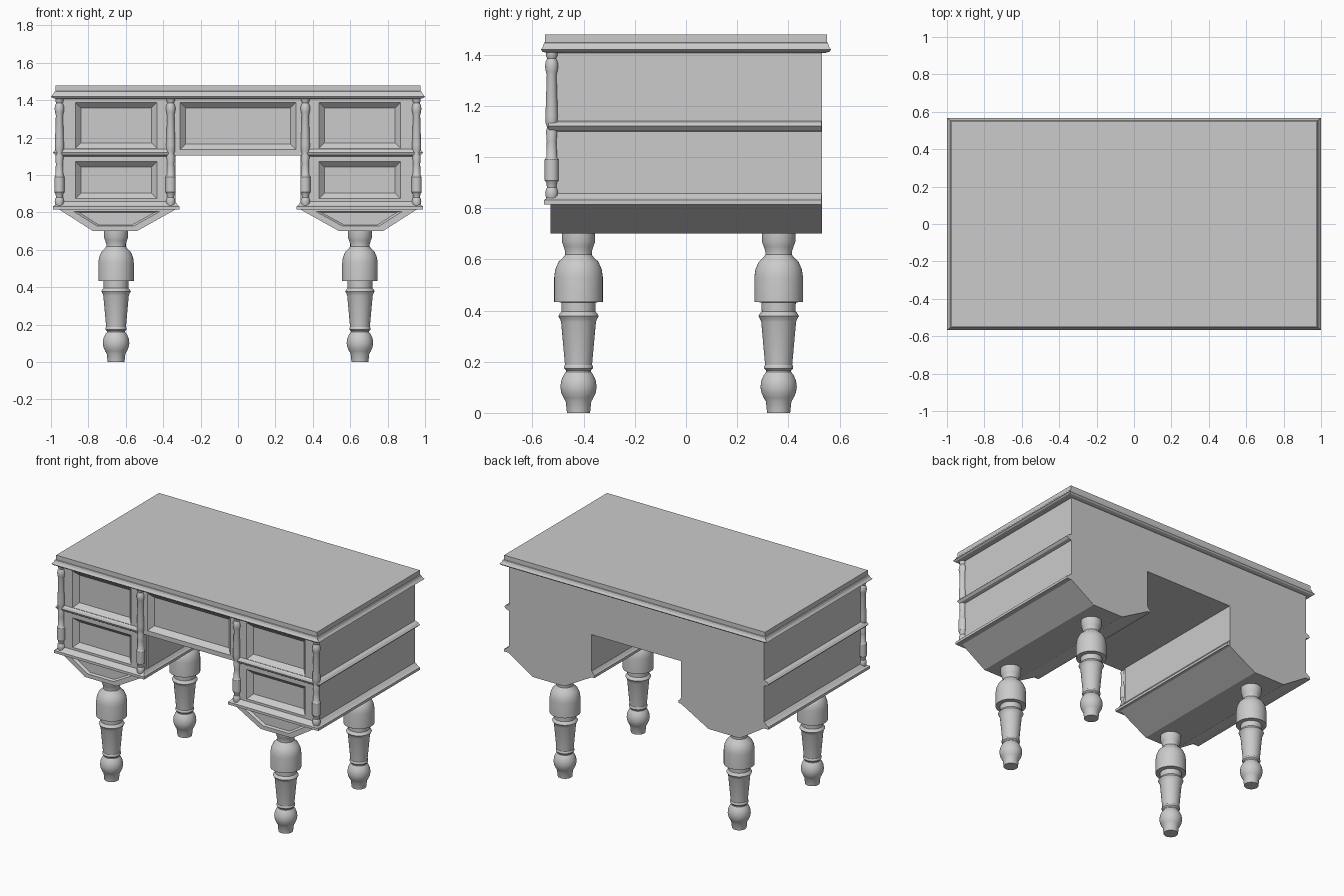
import bpy, bmesh, math

if "Cube" in bpy.data.objects:
    bpy.data.objects.remove(bpy.data.objects["Cube"])


def finish(name, bm, mirror=False, smooth=False):
    bmesh.ops.recalc_face_normals(bm, faces=bm.faces)
    me = bpy.data.meshes.new(name)
    bm.to_mesh(me)
    bm.free()
    ob = bpy.data.objects.new(name, me)
    bpy.context.collection.objects.link(ob)
    if smooth:
        bpy.ops.object.select_all(action='DESELECT')
        ob.select_set(True)
        bpy.context.view_layer.objects.active = ob
        bpy.ops.object.shade_smooth_by_angle(angle=math.radians(35))
    if mirror:
        ob.modifiers.new("mirror", 'MIRROR').use_mirror_merge = False
    return ob


def loft(name, loops, **kw):
    """Skin a list of equal-length closed loops and cap both ends."""
    bm = bmesh.new()
    rings = [[bm.verts.new(p) for p in loop] for loop in loops]
    n = len(rings[0])
    for a, b in zip(rings, rings[1:]):
        for i in range(n):
            j = (i + 1) % n
            bm.faces.new((a[i], a[j], b[j], b[i]))
    bm.faces.new(rings[0])
    bm.faces.new(rings[-1])
    return finish(name, bm, **kw)


def turned(name, profile, x, y, seg):
    """Lathe a (radius, z) profile about a vertical axis."""
    loops = [[(x + r * math.cos(2 * math.pi * i / seg),
               y + r * math.sin(2 * math.pi * i / seg), z) for i in range(seg)]
             for r, z in profile]
    return loft(name, loops, mirror=True, smooth=True)


def flat(x0, x1, y0, y1, z):
    return [(x0, y0, z), (x1, y0, z), (x1, y1, z), (x0, y1, z)]


def upright(pts, y):
    return [(x, y, z) for x, z in pts]


def rect(x0, x1, z0, z1):
    return [(x0, z0), (x1, z0), (x1, z1), (x0, z1)]


# Carcass: one silhouette with kneehole and tapered undersides
half = [(.335, 1.104), (.335, .815), (.54, .70), (.775, .70), (.955, .815), (.955, 1.41)]
outline = half + [(-x, z) for x, z in reversed(half)]
loft("carcass", [upright(outline, -.485), upright(outline, .531)])

# Moulded desk top
top = [(.035, 1.406), (.01, 1.411), (0, 1.419), (.012, 1.432), (.018, 1.446),
       (.024, 1.448), (.024, 1.478)]
loft("desk_top", [flat(-1 + d, 1 - d, -.567 + d * .7, .567 - d * .7, z) for d, z in top])


# Drawer fronts with sunken bevelled panels
def drawer(name, cell, panel, mirror):
    x0, x1, z0, z1 = panel
    b = .03
    inner = rect(x0 + b, x1 - b, z0 + b, z1 - b)
    loft(name, [upright(rect(*cell), -.48), upright(rect(*cell), -.525),
                upright(rect(*panel), -.525), upright(inner, -.495)], mirror=mirror)


drawer("upper_drawer", (.345, .954, 1.12, 1.409), (.433, .87, 1.142, 1.388), True)
drawer("lower_drawer", (.345, .954, .82, 1.12), (.433, .87, .873, 1.072), True)
drawer("centre_drawer", (-.345, .345, 1.104, 1.409), (-.31, .31, 1.135, 1.388), False)

# Tapered aprons under the drawers
edge = [(.335, .815), (.54, .70), (.775, .70), (.955, .815)]
inset = [(.415, .806), (.56, .726), (.752, .726), (.88, .806)]
sunk = [(.445, .80), (.567, .733), (.745, .733), (.85, .80)]
loft("apron", [upright(edge, -.48), upright(edge, -.53), upright(inset, -.53),
               upright(sunk, -.515)], mirror=True)

# Mouldings around each pedestal
loft("base_moulding", [flat(.335 - o * .6, .955 + o, -.525 - o * .85, .53, z)
                       for o, z in [(.035, .815), (.035, .832), (.02, .84), (0, .857)]],
     mirror=True)
loft("middle_moulding", [flat(.37, .955 + o, -.525 - o * .45, .53, z)
                         for o, z in [(0, 1.10), (.022, 1.106), (.035, 1.12),
                                      (.022, 1.133), (0, 1.14)]], mirror=True)

# Slim turned columns on the front corners
column = [(.02, .832), (.023, .845), (.025, .86), (.022, .874), (.018, .88), (.021, .90),
          (.027, .908), (.027, .99), (.021, .998), (.019, 1.06), (.022, 1.10),
          (.018, 1.115), (.023, 1.13), (.024, 1.16), (.019, 1.32), (.023, 1.335),
          (.026, 1.355), (.023, 1.372), (.017, 1.385), (.022, 1.395), (.022, 1.409)]
for part, x in (("outer_column", .955), ("inner_column", .36)):
    turned(part, column, x, -.525, 24)

# Turned legs
leg = [(.045, 0), (.05, .045), (.058, .058), (.067, .078), (.071, .10), (.068, .125),
       (.058, .148), (.049, .16), (.049, .166), (.057, .174), (.057, .182), (.053, .188),
       (.068, .355), (.072, .366), (.079, .378), (.072, .39), (.066, .396), (.067, .432),
       (.095, .433), (.095, .53), (.091, .56), (.078, .59), (.06, .607), (.052, .618),
       (.052, .63), (.058, .65), (.065, .668), (.065, .705)]
turned("front_leg", leg, .652, -.42, 40)
turned("back_leg", leg, .652, .362, 40)
